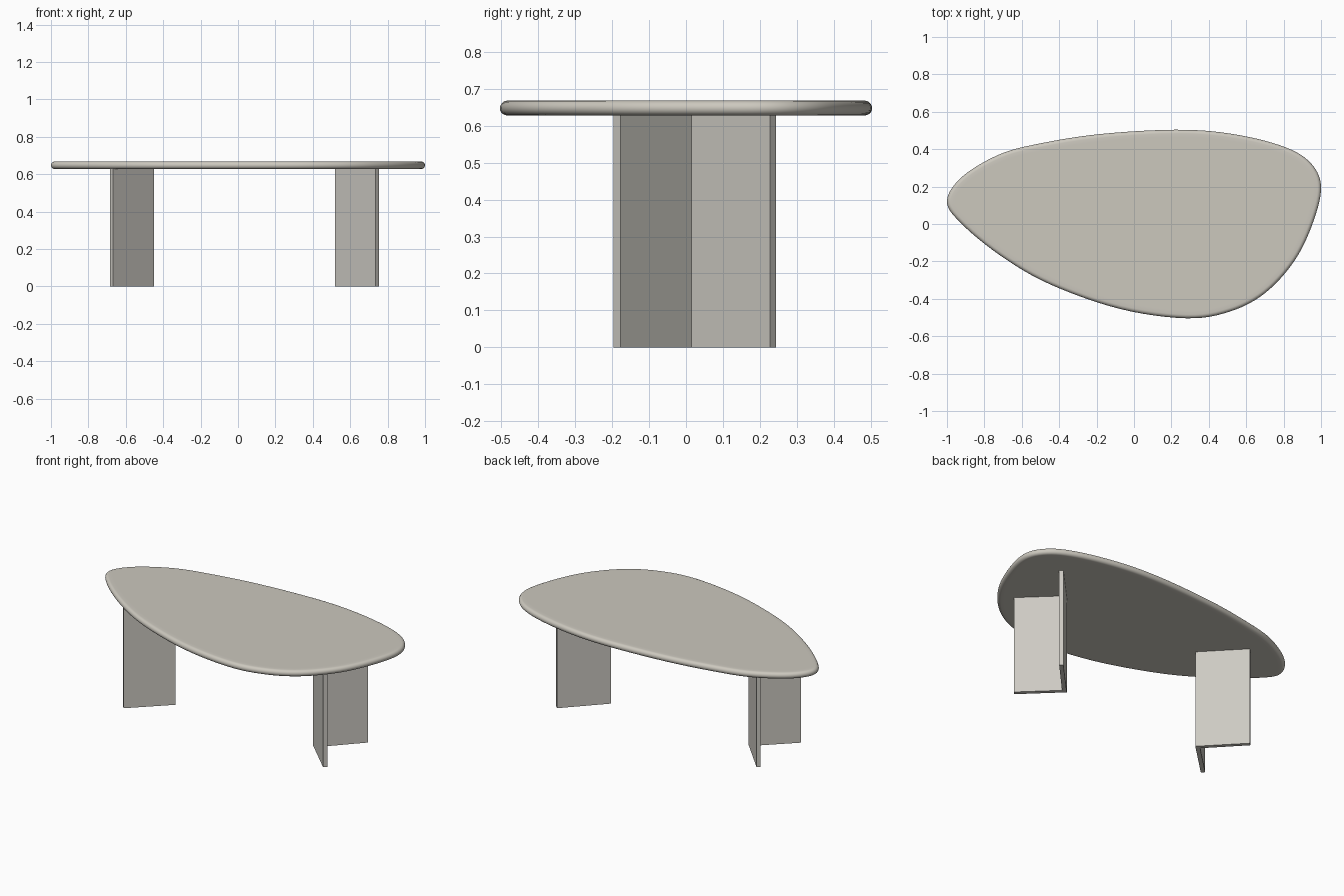
import bpy, bmesh, math
from mathutils import Vector

if "Cube" in bpy.data.objects:
    bpy.data.objects.remove(bpy.data.objects["Cube"])

Z_LOW, Z_TOP = 0.628, 0.668


def material(name, rgb):
    m = bpy.data.materials.new(name)
    m.diffuse_color = (*rgb, 1)
    m.use_nodes = True
    m.node_tree.nodes["Principled BSDF"].inputs["Base Color"].default_value = m.diffuse_color
    return m


def add_object(name, bm, mat):
    bmesh.ops.recalc_face_normals(bm, faces=bm.faces)
    mesh = bpy.data.meshes.new(name)
    bm.to_mesh(mesh)
    bm.free()
    mesh.materials.append(mat)
    ob = bpy.data.objects.new(name, mesh)
    bpy.context.collection.objects.link(ob)
    return ob


def smooth_loop(points, steps):
    """Closed Catmull-Rom curve through the points."""
    pts = [Vector(p) for p in points]
    n, out = len(pts), []
    for i in range(n):
        a, b, c, d = (pts[(i + k) % n] for k in (-1, 0, 1, 2))
        for s in range(steps):
            t = s / steps
            out.append(0.5 * (2 * b + (c - a) * t + (2 * a - 5 * b + 4 * c - d) * t * t
                              + (3 * b - a - 3 * c + d) * t ** 3))
    return out


top_mat = material("warm stone", (0.604, 0.578, 0.515))
leg_mat = material("pale stone", (0.610, 0.592, 0.545))

# Tabletop: rounded pebble outline
outline = smooth_loop([
    (-1, .13), (-.915, .26), (-.717, .377), (-.5, .435), (-.18, .485), (.22, .508),
    (.51, .488), (.78, .425), (.935, .34), (1, .21), (.96, .02), (.86, -.19),
    (.70, -.366), (.51, -.465), (.278, -.5), (-.075, -.45), (-.45, -.318),
    (-.717, -.163), (-.93, .013)], 6)
xs, ys = [p.x for p in outline], [p.y for p in outline]
cx, cy = (max(xs) + min(xs)) / 2, (max(ys) + min(ys)) / 2
outline = [Vector(((p.x - cx) * 2 / (max(xs) - min(xs)),
                   (p.y - cy) * 1.008 / (max(ys) - min(ys)))) for p in outline]
n = len(outline)
inward = []
for i in range(n):
    t = (outline[(i + 1) % n] - outline[i - 1]).normalized()
    inward.append(Vector((t.y, -t.x)))      # the outline runs clockwise

# Tabletop: half-round edge profile as (inset, z), with a flat border ring
r, mid = (Z_TOP - Z_LOW) / 2, (Z_TOP + Z_LOW) / 2
arc = [math.radians(-90 + 18 * k) for k in range(11)]
profile = [(r - r * math.cos(a), mid + r * math.sin(a)) for a in arc]
profile = [(r + .02, Z_LOW)] + profile + [(r + .02, Z_TOP)]

bm = bmesh.new()
rings = [[bm.verts.new((*(p + d * inset), z)) for p, d in zip(outline, inward)]
         for inset, z in profile]
for lo, hi in zip(rings, rings[1:]):
    for i in range(n):
        j = (i + 1) % n
        bm.faces.new((lo[i], lo[j], hi[j], hi[i]))
bm.faces.new(rings[0])
bm.faces.new(rings[-1])
top = add_object("tabletop", bm, top_mat)
bpy.context.view_layer.objects.active = top
top.select_set(True)
bpy.ops.object.shade_smooth_by_angle(angle=math.radians(35))

# Legs: mitred V of two panels, open towards the table ends
vee = [(0, .0145), (.218, -.196), (.236, -.178), (.036, .0145), (.236, .228), (.218, .2435)]
for name, x0, side in (("left_leg", -.449, -1), ("right_leg", .518, 1)):
    bm = bmesh.new()
    low, high = ([bm.verts.new((x0 + side * x, y, z)) for x, y in vee]
                 for z in (0, Z_LOW + .003))
    for i in range(6):
        j = (i + 1) % 6
        bm.faces.new((low[i], low[j], high[j], high[i]))
    for ring in (low, high):                # each cap is one quad per panel
        bm.faces.new(ring[:4])
        bm.faces.new((ring[0], ring[3], ring[4], ring[5]))
    add_object(name, bm, leg_mat)
